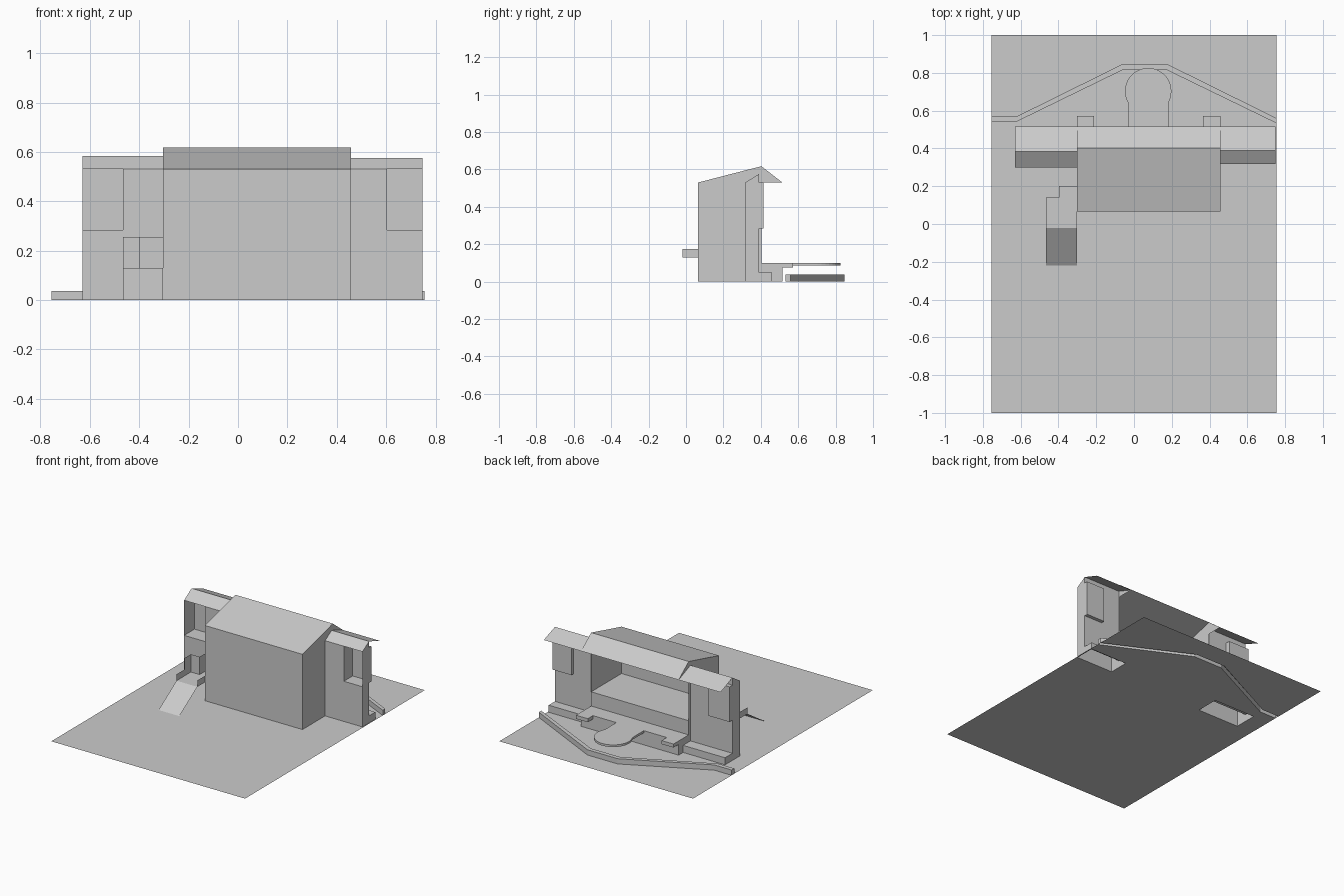
import bpy, bmesh, math

if "Cube" in bpy.data.objects:
    bpy.data.objects.remove(bpy.data.objects["Cube"])

def mesh(name, faces):
    """Join a few polygons into one sheet object."""
    bm = bmesh.new()
    for f in faces:
        bm.faces.new([bm.verts.new(p) for p in f])
    bmesh.ops.remove_doubles(bm, verts=bm.verts, dist=1e-5)
    bmesh.ops.recalc_face_normals(bm, faces=bm.faces)
    return finish(name, bm)

def finish(name, bm):
    me = bpy.data.meshes.new(name)
    bm.to_mesh(me)
    bm.free()
    ob = bpy.data.objects.new(name, me)
    bpy.context.collection.objects.link(ob)
    return ob

# Axis-aligned rectangles
def X(x, y0, y1, z0, z1):
    return [(x, y0, z0), (x, y1, z0), (x, y1, z1), (x, y0, z1)]

def Y(y, x0, x1, z0, z1):
    return [(x0, y, z0), (x1, y, z0), (x1, y, z1), (x0, y, z1)]

def Z(z, x0, x1, y0, y1):
    return [(x0, y0, z), (x1, y0, z), (x1, y1, z), (x0, y1, z)]

def slope(x0, x1, a, b):
    return [(x0, *a), (x1, *a), (x1, *b), (x0, *b)]

def box(x0, x1, y0, y1, z0, z1):
    return [X(x0, y0, y1, z0, z1), X(x1, y0, y1, z0, z1), Y(y0, x0, x1, z0, z1),
            Y(y1, x0, x1, z0, z1), Z(z0, x0, x1, y0, y1), Z(z1, x0, x1, y0, y1)]

def sheet_with_holes(name, loops):
    bm = bmesh.new()
    for loop in loops:
        vs = [bm.verts.new((x, y, 0)) for x, y in loop]
        for i, v in enumerate(vs):
            bm.edges.new((v, vs[i - 1]))
    bmesh.ops.triangle_fill(bm, edges=bm.edges[:], use_beauty=True, normal=(0, 0, 1))
    return finish(name, bm)

def rect(x0, x1, y0, y1):
    return [(x0, y0), (x1, y0), (x1, y1), (x0, y1)]

G = 0.755                      # ground half width
XL, XR = -0.303, 0.457         # hall sides
YF, YR, YE = 0.065, 0.403, 0.515   # hall front, ridge, rear eave
EAVE, RIDGE = 0.53, 0.617
FLOOR, STAGE = 0.2, 0.1

# Ground, open beneath the wings and the garden wall
inner = [(-G, 0.54), (-0.625, 0.54), (-0.057, 0.817), (0.17, 0.817), (G, 0.533)]
outer = [(-G, 0.57), (-0.62, 0.57), (-0.06, 0.847), (0.175, 0.847), (G, 0.56)]
sheet_with_holes("ground_front", [
    [(-G, -1), (G, -1)] + inner[::-1],
    rect(-0.63, XL, 0.30, 0.465), rect(XR, 0.748, 0.317, 0.46)])
sheet_with_holes("ground_rear", [outer + [(G, 1), (-G, 1)]])

# Low garden wall following the bent path
H = 0.037
wall = []
for line in (inner, outer):
    for a, b in zip(line, line[1:]):
        wall.append([(*a, 0), (*b, 0), (*b, H), (*a, H)])
for i in range(4):
    wall.append([(*p, H) for p in (inner[i], inner[i + 1], outer[i + 1], outer[i])])
for i in (0, 4):
    wall.append([(*inner[i], 0), (*outer[i], 0), (*outer[i], H), (*inner[i], H)])
mesh("garden_wall", wall)

# Main hall, open at the rear
hall = [Y(YF, XL, XR, 0, EAVE)]
for x in (XL, XR):
    hall.append([(x, YF, 0), (x, YR, 0), (x, YR, RIDGE), (x, YF, EAVE)])
mesh("hall_walls", hall)
mesh("hall_roof", [slope(XL, XR, (YF, EAVE), (YR, RIDGE)),
                   slope(XL, XR, (YR, RIDGE), (YE, EAVE))])
mesh("canopy_gables", [[(x, YR, RIDGE), (x, YE, EAVE), (x, YR, EAVE)] for x in (XL, XR)])
mesh("hall_floor", [Z(FLOOR, XL, XR, YF, YR), Y(YR, XL, XR, STAGE, FLOOR)])

# Rear stage with side tabs and keyhole-shaped apron
mesh("stage", [Z(STAGE, XL, XR, YR, YE), Y(YE, XL, XR, 0, STAGE),
               X(XL, YR, YE, 0, STAGE), X(XR, YR, YE, 0, STAGE)])
for i, x in enumerate((XL, XR - 0.092)):
    mesh(f"stage_tab_{i + 1}", box(x, x + 0.092, YE, 0.572, 0.075, STAGE))

cx, cy, r, half = 0.075, 0.703, 0.123, 0.107
a0 = -math.acos(half / r)
n = 24
pts = [(cx - half, YE), (cx + half, YE)]
for i in range(n + 1):
    a = a0 + (math.pi - 2 * a0) * i / n
    pts.append((cx + r * math.cos(a), cy + r * math.sin(a)))
lo, hi = 0.085, STAGE
apron = [[(*p, lo) for p in pts], [(*p, hi) for p in pts]]
for p, q in zip(pts, pts[1:] + pts[:1]):
    apron.append([(*p, lo), (*q, lo), (*q, hi), (*p, hi)])
mesh("stage_apron", apron)

# Side wings: end wall, window niche, canopy roof and bench
def wing(side, xe, xi, xn, y0, yr, zr, yb):
    sill, back = 0.283, 0.415
    mesh(side + "_wing_walls", [
        [(xe, y0, 0), (xe, yr, 0), (xe, yr, zr), (xe, y0, EAVE)],
        Y(y0, xe, xn, 0, sill), Y(y0, xn, xi, 0, EAVE),
        Y(yr, xe, xn, 0.05, sill), Y(yr, xn, xi, 0.05, EAVE),
        Y(yr, xe, xi, EAVE, zr)])
    mesh(side + "_niche", [
        Y(back, xe, xn, sill, EAVE), X(xn, y0, back, sill, EAVE),
        X(xe, yr, back, sill, EAVE),
        Z(sill, xe, xn, y0, back), Z(EAVE, xe, xn, y0, back)])
    mesh(side + "_wing_roof", [slope(xe, xi, (y0, EAVE), (yr, zr)),
                               slope(xe, xi, (yr, zr), (YE, EAVE))])
    mesh(side + "_bench", [Z(0.05, xe, xi, yr, yb), Y(yb, xe, xi, 0, 0.05),
                           X(xe, yr, yb, 0, 0.05)])

wing("left", -0.63, XL, -0.465, 0.30, 0.383, 0.583, 0.465)
wing("right", 0.748, XR, 0.603, 0.317, 0.39, 0.575, 0.46)

# Front landing with parapets and a ramp
x0, xm, x1 = -0.465, -0.397, XL
ya, yb, yc, yd = -0.02, 0.07, 0.14, 0.2
z0, z1, z2 = 0.13, 0.175, 0.255
mesh("landing_floor", [[(x, y, z0) for x, y in (
    (x0, ya), (x1, ya), (x1, yd), (xm, yd), (xm, yc), (x0, yc))]])
mesh("landing_parapets", [
    X(x0, ya, yb, z0, z1), X(x1, ya, yb, z0, z1),
    X(x0, yb, yc, z0, z2), Y(yc, x0, xm, z0, z2),
    X(xm, yc, yd, z0, z2), Y(yd, xm, x1, z0, z2)])
mesh("ramp", [slope(x0, x1, (-0.22, 0), (ya, z0))])
